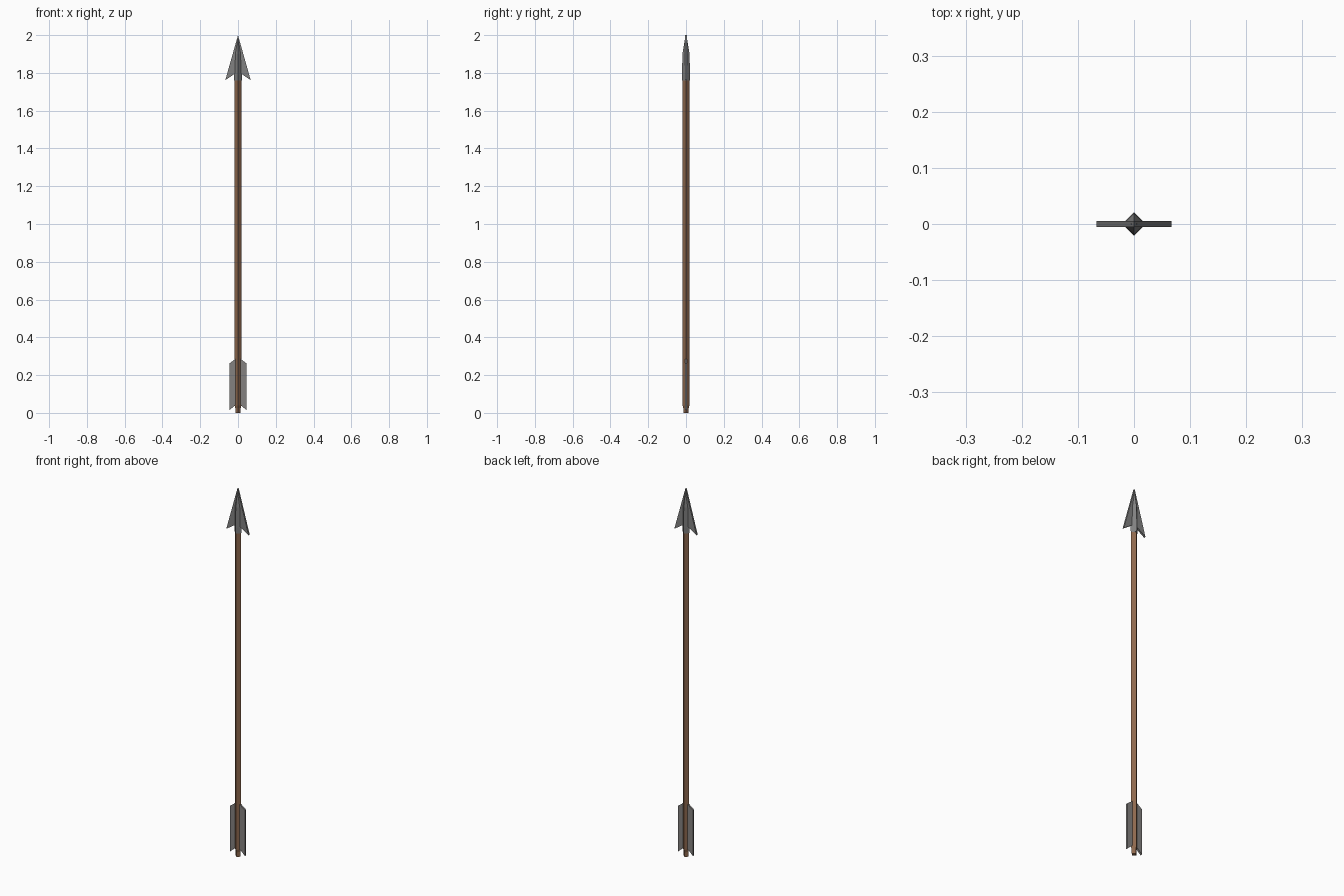
import bpy, bmesh, math

if "Cube" in bpy.data.objects:
    bpy.data.objects.remove(bpy.data.objects["Cube"])


def material(name, rgb):
    m = bpy.data.materials.new(name)
    m.diffuse_color = (*rgb, 1)
    m.use_nodes = True
    m.node_tree.nodes["Principled BSDF"].inputs["Base Color"].default_value = m.diffuse_color
    return m


wood = material("brown wood", (0.27, 0.14, 0.075))
steel = material("grey steel", (0.22, 0.22, 0.22))
feather = material("grey feather", (0.23, 0.22, 0.215))


def finish(name, bm, mat):
    bmesh.ops.recalc_face_normals(bm, faces=bm.faces)
    me = bpy.data.meshes.new(name)
    bm.to_mesh(me)
    bm.free()
    me.materials.append(mat)
    ob = bpy.data.objects.new(name, me)
    bpy.context.collection.objects.link(ob)


def diamond_rod(name, sections, mat):
    """Loft a four-sided rod through (z, radius) sections, corners on the axes."""
    bm = bmesh.new()
    rings = [[bm.verts.new((r * math.cos(i * math.pi / 2), r * math.sin(i * math.pi / 2), z))
              for i in range(4)] for z, r in sections]
    for a, b in zip(rings, rings[1:]):
        for i in range(4):
            j = (i + 1) % 4
            bm.faces.new((a[i], a[j], b[j], b[i]))
    bm.faces.new(rings[0])
    bm.faces.new(rings[-1])
    finish(name, bm, mat)


def plate(name, outline, half, mat):
    """Extrude an (x, z) outline to both sides of y = 0."""
    bm = bmesh.new()
    face = bm.faces.new([bm.verts.new((x, -half, z)) for x, z in outline])
    new = bmesh.ops.extrude_face_region(bm, geom=[face])["geom"]
    bmesh.ops.translate(bm, vec=(0, 2 * half, 0),
                        verts=[v for v in new if isinstance(v, bmesh.types.BMVert)])
    finish(name, bm, mat)


# Shaft with a slimmer nock at the foot
diamond_rod("shaft", [(0, 0.014), (0.025, 0.014), (0.04, 0.0185), (1.77, 0.0185)], wood)

# Arrowhead: socket and ridge, tapering into the blade
diamond_rod("head_ridge", [(1.76, 0.02), (1.79, 0.021), (1.90, 0.019), (1.985, 0.005)], steel)

# Blades and feathers on both sides
for side, s in (("left", -1), ("right", 1)):
    plate(side + "_blade", [(0, 2.0), (s * 0.067, 1.762), (s * 0.015, 1.797), (0, 1.797)],
          0.005, steel)
    plate(side + "_feather", [(0, 0.288), (s * 0.016, 0.284), (s * 0.045, 0.262),
                              (s * 0.045, 0.014), (s * 0.014, 0.042), (0, 0.042)],
          0.005, feather)
